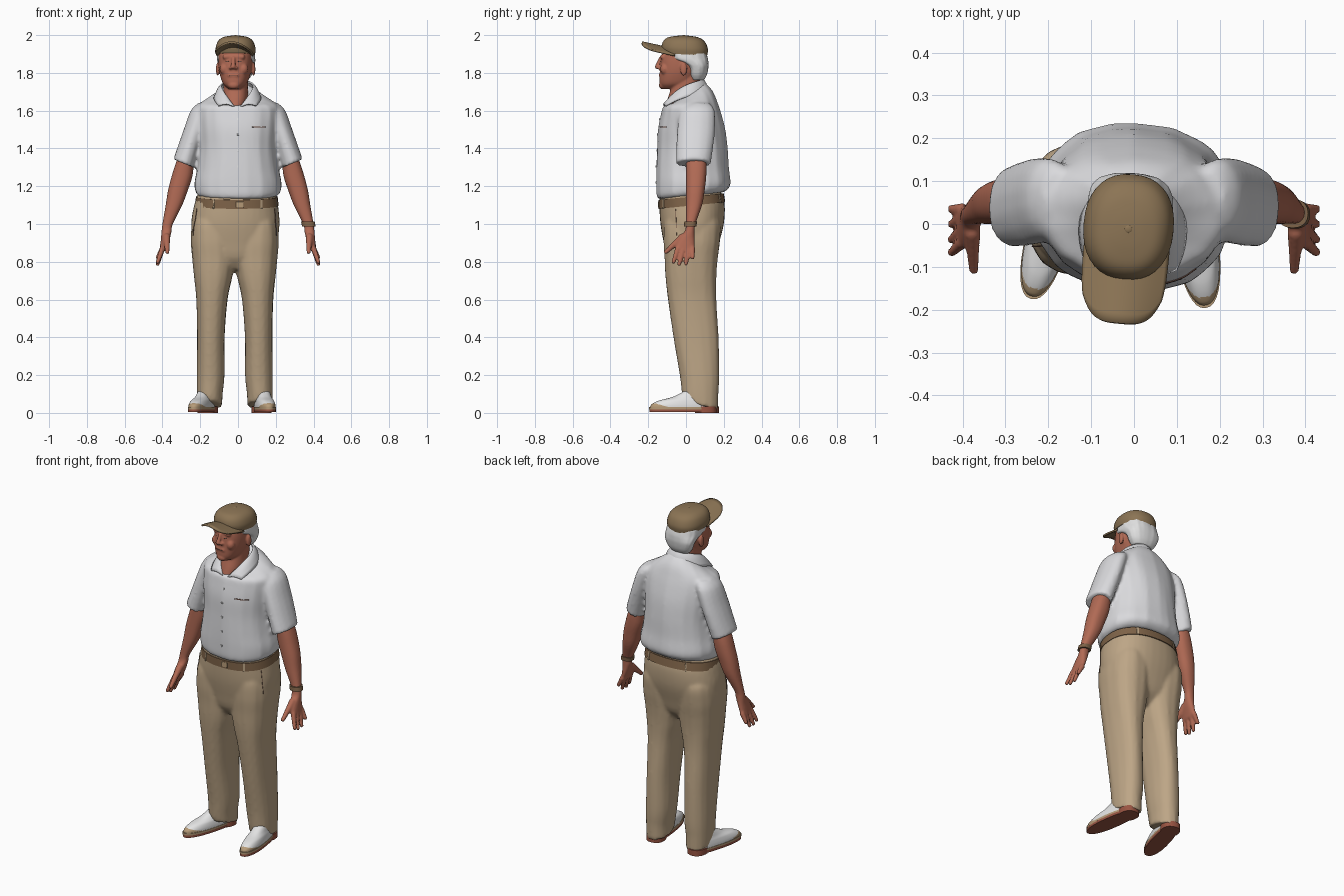
import bpy, bmesh, math
from mathutils import Vector, Matrix

cube = bpy.data.objects.get("Cube")
if cube:
    bpy.data.objects.remove(cube)


def material(name, *rgb):
    m = bpy.data.materials.new(name)
    m.use_nodes = True
    m.diffuse_color = (*rgb, 1)
    m.node_tree.nodes["Principled BSDF"].inputs["Base Color"].default_value = (*rgb, 1)
    return m


SHIRT = material("shirt white", .7, .7, .72)
KHAKI = material("trouser khaki", .51, .38, .24)
CAP = material("cap brown", .26, .175, .09)
SKIN = material("skin", .44, .145, .09)
HAIR = material("hair white", .75, .75, .75)
BELT = material("belt brown", .21, .125, .065)
SOLE = material("sole red brown", .32, .09, .055)
TAN = material("welt tan", .47, .33, .19)
SHOE = material("shoe white", .78, .78, .78)
DARK = material("dark seam", .14, .07, .05)


def loft(bm, rings, power=2.3, n=36, fold=0, steps=5):
    """Closed skin over rings (z, x0, x1, y0, y1, x tilt, y tilt), smoothed along z."""
    keys = [Vector(tuple(r) + (0,) * (7 - len(r))) for r in rings]
    path = []
    for i in range(len(keys) - 1):
        a, b = keys[max(i - 1, 0)], keys[i]
        c, d = keys[i + 1], keys[min(i + 2, len(keys) - 1)]
        for k in range(steps):
            t = k / steps
            path.append(b + (c - a) * t / 2 + (a - b * 2.5 + c * 2 - d / 2) * t * t
                        + (b * 3 - a - c * 3 + d) * t ** 3 / 2)
    path.append(keys[-1])
    loops = []
    for z, x0, x1, y0, y1, tx, ty in path:
        loop = []
        for k in range(n):
            a = math.tau * k / n
            c, s = math.cos(a), math.sin(a)
            f = 1 + fold * math.sin(9 * a + 4 * z) * math.sin(5 * a)
            dx = math.copysign(abs(c) ** (2 / power), c) * (x1 - x0) / 2 * f
            dy = math.copysign(abs(s) ** (2 / power), s) * (y1 - y0) / 2 * f
            loop.append(bm.verts.new(((x0 + x1) / 2 + dx, (y0 + y1) / 2 + dy,
                                      z + tx * dx + ty * dy)))
        loops.append(loop)
    for p, q in zip(loops, loops[1:]):
        for k in range(n):
            bm.faces.new((p[k], p[k - 1], q[k - 1], q[k]))
    bm.faces.new(loops[0])
    bm.faces.new(loops[-1])


def mirrored(rings, side, shift=0):
    out = []
    for z, x0, x1, y0, y1, *tilt in rings:
        lo, hi = sorted((side * x0, side * x1))
        out.append((z, lo + shift, hi + shift, y0, y1, *[t * side if i == 0 else t for i, t in enumerate(tilt)]))
    return out


def ball(bm, at, radii):
    bmesh.ops.create_uvsphere(bm, u_segments=16, v_segments=10, radius=1,
                              matrix=Matrix.Translation(at) @ Matrix.Diagonal((*radii, 1)))


def limb(bm, a, b, r0, r1, count=9):
    for i in range(count):
        t = i / (count - 1)
        r = r0 + (r1 - r0) * t
        ball(bm, Vector(a).lerp(Vector(b), t), (r, r, r))


def build(name, bm, *mats, voxel=0, relax=4, solid=0):
    bmesh.ops.recalc_face_normals(bm, faces=bm.faces)
    mesh = bpy.data.meshes.new(name)
    bm.to_mesh(mesh)
    bm.free()
    ob = bpy.data.objects.new(name, mesh)
    bpy.context.collection.objects.link(ob)
    for m in mats:
        mesh.materials.append(m)
    bpy.ops.object.select_all(action='DESELECT')
    ob.select_set(True)
    bpy.context.view_layer.objects.active = ob
    bpy.ops.object.shade_smooth_by_angle(angle=math.radians(50))
    if voxel:
        r = ob.modifiers.new("merge", 'REMESH')
        r.mode, r.voxel_size, r.use_smooth_shade = 'VOXEL', voxel, True
        s = ob.modifiers.new("soften", 'SMOOTH')
        s.factor, s.iterations = .5, relax
    if solid:
        s = ob.modifiers.new("thickness", 'SOLIDIFY')
        s.thickness, s.offset = solid, 0
    return ob


def sheet(name, func, mat, nu=24, nv=8, solid=.008):
    """Grid surface from func(u, v), u in -1..1 and v in 0..1."""
    bm = bmesh.new()
    g = [[bm.verts.new(func(2 * i / nu - 1, j / nv)) for j in range(nv + 1)] for i in range(nu + 1)]
    for i in range(nu):
        for j in range(nv):
            bm.faces.new((g[i][j], g[i + 1][j], g[i + 1][j + 1], g[i][j + 1]))
    return build(name, bm, mat, solid=solid)


def plate(name, target, mat, x, z, w, h, y, solid=.006, lean=0):
    """Thin plate laid on the target; lean shifts its upper end sideways."""
    ob = sheet(name, lambda u, v: (x + u * w + lean * (v - .5), y, z + h * (2 * v - 1)),
               mat, 8, 24, solid)
    s = ob.modifiers.new("lay on", 'SHRINKWRAP')
    s.target = target
    ob.modifiers.move(1, 0)
    return ob


SIDES = ((-1, "right"), (1, "left"))

# Shirt: torso and sleeves merged
bm = bmesh.new()
loft(bm, [(1.15, -.205, .205, -.14, .2, 0, .11), (1.17, -.225, .225, -.155, .225, 0, .1),
          (1.22, -.23, .23, -.157, .235), (1.3, -.215, .215, -.155, .225),
          (1.4, -.205, .205, -.15, .218), (1.5, -.21, .21, -.145, .205),
          (1.58, -.215, .215, -.13, .185), (1.63, -.205, .205, -.12, .165, 0, .08),
          (1.665, -.15, .15, -.105, .14, 0, .3), (1.697, -.075, .075, -.065, .09, 0, .7)],
     fold=.02)
for s, _ in SIDES:
    loft(bm, mirrored([(1.64, .13, .21, .01, .125), (1.6, .14, .25, -.03, .15),
                       (1.5, .17, .287, -.045, .152), (1.4, .2, .322, -.05, .142),
                       (1.32, .232, .342, -.052, .13, .4)], s), power=2.1, fold=.02)
shirt = build("shirt", bm, SHIRT, voxel=.01)
plate("pocket_edge", shirt, DARK, .122, 1.515, .048, .0025, -.14)
for i in range(5):
    plate(f"shirt_button_{i}", shirt, HAIR, 0, 1.22 + i * .085, .005, .005, -.16, solid=.009)


# Collar folded around the neck, open at the front
def collar(u, v):
    e = u ** 4
    a = math.radians(173 - 35 * v) * u
    r = (.08 + .04 * e) * (1 - v) + (.115 + .035 * e) * v
    z = (1.768 - .05 * abs(u) - .1 * e) * (1 - v) + (1.7 - .03 * abs(u) - .045 * e) * v
    return (r * math.sin(a) - .003, .005 + r * math.cos(a), z + .012 * math.sin(math.pi * v))


sheet("collar", collar, SHIRT, 40, 6)

# Trousers: hips and legs merged
bm = bmesh.new()
loft(bm, [(.76, -.1, .07, -.06, .1), (.82, -.2, .17, -.1, .15), (.9, -.235, .205, -.118, .175),
          (1, -.248, .22, -.135, .2), (1.1, -.232, .212, -.141, .205), (1.17, -.21, .2, -.138, .188)])
for s, _ in SIDES:
    loft(bm, mirrored([(.04, .067, .197, -.012, .168, 0, -.25), (.1, .065, .2, -.02, .17),
                       (.2, .055, .201, -.032, .175), (.4, .054, .199, -.066, .172),
                       (.6, .038, .204, -.096, .161), (.72, .013, .216, -.11, .162),
                       (.82, -.002, .226, -.115, .17), (.92, -.002, .233, -.12, .182),
                       (1.02, .02, .222, -.11, .18), (1.08, .06, .18, -.06, .12)], s, -.017),
         fold=.02)
trousers = build("trousers", bm, KHAKI, voxel=.01)
for s, side in SIDES:
    plate(f"{side}_pocket_seam", trousers, DARK, s * .21 - .014, 1.01, .0015, .07, -.05, lean=-.02 * s)

# Belt with buckle and loops
bm = bmesh.new()
loft(bm, [(1.098, -.23, .215, -.145, .208, 0, .1), (1.145, -.222, .21, -.145, .2, 0, .1)], steps=1)
belt = build("belt", bm, BELT)
plate("belt_buckle", belt, TAN, .01, 1.103, .02, .015, -.16)
for i, x in enumerate((-.14, .14)):
    for y in (-.15, .21):
        plate(f"belt_loop_{i}_{'front' if y < 0 else 'back'}", belt, KHAKI, x, 1.12 + y * .1, .007, .026, y)

# Arms with hands
for s, side in SIDES:
    bm = bmesh.new()
    loft(bm, mirrored([(1.42, .21, .29, .0, .1), (1.32, .232, .33, .0, .108),
                       (1.25, .242, .352, .0, .107), (1.18, .265, .37, .0, .099),
                       (1.1, .295, .383, .0, .085), (1, .345, .4, .0, .05),
                       (.96, .352, .405, -.008, .045), (.92, .362, .408, -.04, .045),
                       (.88, .378, .413, -.056, .045), (.855, .388, .415, -.054, .042)], s))
    for base, tip in (((-.043, .87), (-.066, .8)), ((-.014, .87), (-.036, .788)),
                      ((.014, .87), (0, .79)), ((.034, .87), (.035, .823))):
        limb(bm, (s * .4, *base), (s * .425, *tip), .015, .011)
    limb(bm, (s * .378, -.02, .93), (s * .374, -.106, .852), .02, .012)
    build(f"{side}_arm", bm, SKIN, voxel=.006, relax=3)
bm = bmesh.new()
loft(bm, [(.988, .339, .411, -.011, .056), (1.012, .334, .406, -.009, .058)], steps=1)
build("wristwatch", bm, BELT)


def place_head(ob):
    ob.location.x = -.012
    ob.rotation_euler.z = -.09
    return ob


# Head, neck and ears merged
bm = bmesh.new()
loft(bm, [(1.58, -.04, .04, -.117, .06), (1.62, -.055, .055, -.11, .08), (1.66, -.064, .064, -.098, .078),
          (1.72, -.064, .064, -.08, .075), (1.8, -.065, .065, -.07, .08)])
loft(bm, [(1.715, -.03, .03, -.12, -.04), (1.74, -.06, .06, -.138, .03),
          (1.78, -.077, .077, -.14, .06), (1.82, -.086, .086, -.138, .08),
          (1.87, -.089, .089, -.134, .09), (1.91, -.086, .086, -.12, .09), (1.96, -.06, .06, -.08, .06)])
limb(bm, (0, -.136, 1.878), (0, -.153, 1.832), .009, .013)
limb(bm, (-.045, -.118, 1.885), (.045, -.118, 1.885), .015, .015)
limb(bm, (-.02, -.13, 1.787), (.02, -.13, 1.787), .013, .013)
ball(bm, (0, -.122, 1.735), (.032, .022, .022))
for s, _ in SIDES:
    ball(bm, (s * .015, -.143, 1.826), (.01, .012, .008))
    ball(bm, (s * .05, -.108, 1.82), (.026, .024, .03))
    ball(bm, (s * .095, -.004, 1.82), (.01, .018, .036))
head = place_head(build("head", bm, SKIN, voxel=.005, relax=4))
place_head(plate("mouth", head, DARK, 0, 1.785, .022, .0018, -.145, solid=.003))
for s, side in SIDES:
    place_head(plate(f"{side}_eye", head, DARK, s * .036, 1.86, .01, .0025, -.135, solid=.003))

# Hair around the back of the head, with sideburns above the ears
bm = bmesh.new()
loft(bm, [(1.762, -.06, .06, .03, .095), (1.79, -.08, .08, .02, .11), (1.83, -.094, .094, .012, .118),
          (1.855, -.099, .099, -.03, .118), (1.875, -.101, .101, -.085, .116), (1.91, -.098, .098, -.09, .106)],
     power=2.6, fold=.03)
place_head(build("hair", bm, HAIR, voxel=.006, relax=3))

# Cap crown, button and arched brim
bm = bmesh.new()
loft(bm, [(1.898, -.102, .102, -.124, .112, 0, -.06), (1.93, -.105, .105, -.13, .116, 0, -.04),
          (1.965, -.094, .094, -.122, .1), (1.986, -.072, .072, -.1, .07),
          (1.995, -.04, .04, -.06, .03), (1.998, -.008, .008, -.02, -.005)])
ball(bm, (0, -.012, 1.996), (.01, .01, .004))
place_head(build("cap_crown", bm, CAP))
place_head(sheet("cap_brim", lambda u, v: (.098 * u * (1 - .08 * v ** 4),
                                           -.05 * (1 - v) - .233 * v * (1 - .26 * u ** 4),
                                           1.892 + .027 * v + (.03 + .013 * v) * (1 - u * u)), CAP, solid=.01))

# Shoes, turned outwards, with tan toes
for s, side, x, turn in ((-1, "right", -.188, -.27), (1, "left", .14, .14)):
    parts = []
    bm = bmesh.new()
    loft(bm, [(.028, -.05, .05, -.192, .156), (.045, -.049, .049, -.184, .156),
              (.065, -.045, .045, -.145, .154), (.085, -.039, .039, -.07, .148), (.12, -.034, .034, 0, .14)],
         n=80, steps=10)
    upper = build(f"{side}_shoe_upper", bm, SHOE, TAN)
    for p in upper.data.polygons:
        p.material_index = int(p.center.z < .03 - .3 * (p.center.y + .1))
    parts.append(upper)
    for name, mat, z0, z1, front in (("welt", TAN, .018, .03, -.198), ("sole", SOLE, .004, .019, -.196),
                                     ("heel", SOLE, 0, .034, .05)):
        bm = bmesh.new()
        loft(bm, [(z, -.052, .052, front, .161) for z in (z0, z1)], steps=1)
        parts.append(build(f"{side}_shoe_{name}", bm, mat))
    for ob in parts:
        ob.location = (x, .008 - .008 * s, 0)
        ob.rotation_euler.z = turn
